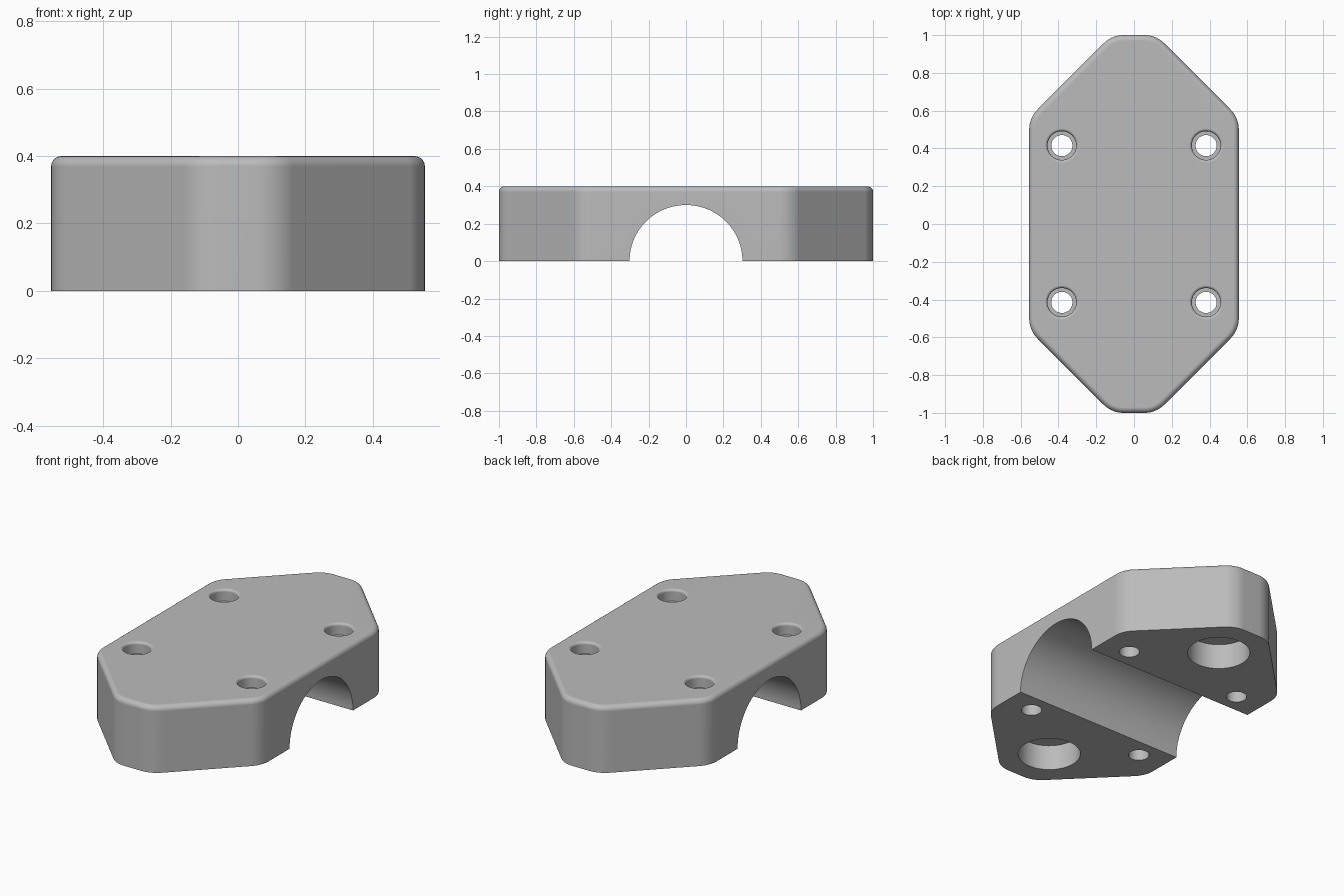
import bpy, bmesh
from math import sin, cos, pi, radians

if "Cube" in bpy.data.objects:
    bpy.data.objects.remove(bpy.data.objects["Cube"], do_unlink=True)

HALF_W, HALF_L, HEIGHT = 0.555, 1.0, 0.4
CORNER, FILLET = 0.15, 0.03

grey = bpy.data.materials.new("plain grey")
grey.use_nodes = True
grey.diffuse_color = (0.5, 0.5, 0.5, 1)
grey.node_tree.nodes["Principled BSDF"].inputs["Base Color"].default_value = (0.5, 0.5, 0.5, 1)


def loft(name, rings):
    """Closed solid skinned through a list of equal-length point rings."""
    bm = bmesh.new()
    loops = [[bm.verts.new(p) for p in ring] for ring in rings]
    n = len(loops[0])
    for a, b in zip(loops, loops[1:]):
        for i in range(n):
            j = (i + 1) % n
            bm.faces.new((a[i], a[j], b[j], b[i]))
    bm.faces.new(loops[0])
    bm.faces.new(loops[-1])
    bmesh.ops.recalc_face_normals(bm, faces=bm.faces)
    mesh = bpy.data.meshes.new(name)
    bm.to_mesh(mesh)
    bm.free()
    mesh.materials.append(grey)
    obj = bpy.data.objects.new(name, mesh)
    bpy.context.collection.objects.link(obj)
    return obj


def outline(inset, z, steps=8):
    """Rounded, pointed octagon shrunk by inset."""
    r = CORNER - inset
    quarter = []
    for cx, cy, start in ((HALF_W - CORNER, 0.5, 0), (0.055, HALF_L - CORNER, 45)):
        for k in range(steps + 1):
            a = radians(start + 45 * k / steps)
            quarter.append((cx + r * cos(a), cy + r * sin(a)))
    half = quarter + [(-x, y) for x, y in reversed(quarter)]
    return [(x, y, z) for x, y in half + [(-x, -y) for x, y in half]]


def lathe(name, x, y, profile, sides=48):
    """Vertical turned solid from (radius, height) pairs."""
    turn = [2 * pi * k / sides for k in range(sides)]
    return loft(name, [[(x + r * cos(a), y + r * sin(a), z) for a in turn] for r, z in profile])


# Body with a rounded top edge
arc = [pi / 2 * k / 6 for k in range(7)]
body = loft("clamp_body", [outline(0, 0)] + [
    outline(FILLET * (1 - cos(a)), HEIGHT - FILLET * (1 - sin(a))) for a in arc])

# Half-round channel running across the underside
turn = [2 * pi * k / 96 for k in range(96)]
cutters = [loft("channel_cutter", [[(x, 0.302 * cos(a), 0.3 * sin(a)) for a in turn] for x in (-1, 1)])]

# Screw holes with soft-rimmed counterbores
RIM, BORE, SCREW = 0.015, 0.076, 0.056
seat = HEIGHT - 0.07
rim = [(BORE + RIM * (1 - cos(a)), HEIGHT - RIM * (1 - sin(a))) for a in arc]
screw_profile = [(SCREW, -0.1), (SCREW, seat), (BORE, seat)] + rim + [(BORE + RIM, HEIGHT + 0.1)]
for sy in (-1, 1):
    for sx in (-1, 1):
        cutters.append(lathe("screw_cutter", sx * 0.382, sy * 0.415, screw_profile))
    # Blind round pocket in each foot
    cutters.append(lathe("pocket_cutter", 0, sy * 0.72, [(0.17, -0.1), (0.17, 0.15)]))

# Cut everything out of the body
bpy.ops.object.select_all(action="DESELECT")
body.select_set(True)
bpy.context.view_layer.objects.active = body
for cutter in cutters:
    cutter.hide_render = True
    cut = body.modifiers.new("cut", "BOOLEAN")
    cut.operation, cut.solver, cut.object = "DIFFERENCE", "EXACT", cutter
    bpy.ops.object.modifier_apply(modifier=cut.name)
    bpy.data.objects.remove(cutter, do_unlink=True)

# Smooth curves, crisp edges, flat planes
bpy.ops.object.shade_smooth_by_angle(angle=radians(30))
weighted = body.modifiers.new("flat planes", "WEIGHTED_NORMAL")
weighted.keep_sharp = True
